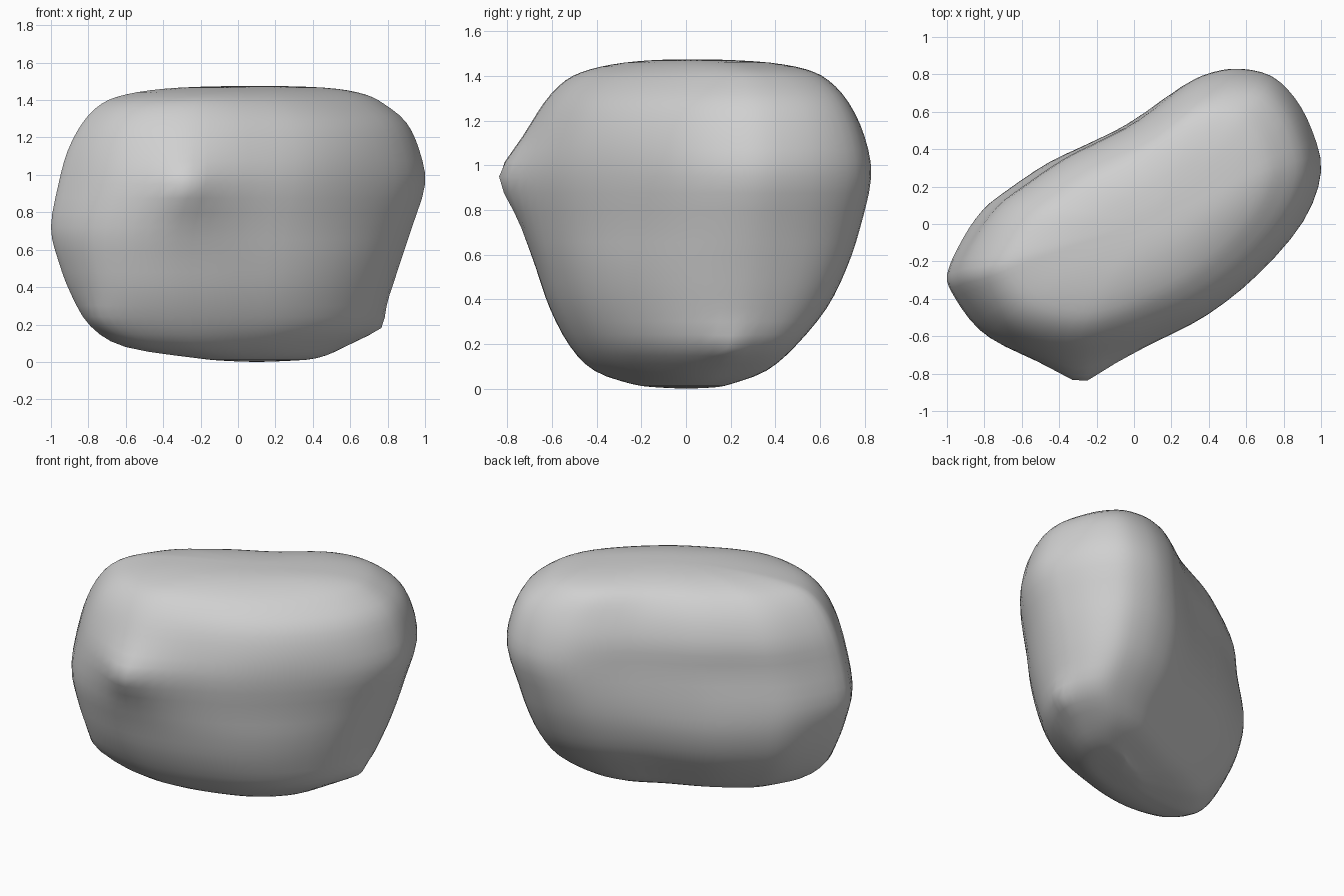
import bpy
import bmesh
from math import exp
from mathutils import Vector

cube = bpy.data.objects.get("Cube")
if cube:
    bpy.data.objects.remove(cube, do_unlink=True)

# Plan outline of the boulder, anticlockwise from its left end
OUTLINE = [(-1, -.25), (-.96, -.37), (-.8, -.57), (-.6, -.69), (-.35, -.75),
           (-.12, -.71), (.1, -.62), (.37, -.48), (.65, -.26), (.9, .02),
           (1, .28), (.95, .5), (.85, .68), (.72, .8), (.55, .84),
           (.4, .82), (.25, .75), (0, .56), (-.2, .45), (-.4, .35),
           (-.63, .2), (-.78, .09), (-.9, -.06)]
LONG_AXIS = Vector((.82, .57)).normalized()

# Vertical profile: height, x range, y range, thickness and fullness of outline
PROFILE = [(0, .1, .1, 0, 0, .8, .1), (.005, -.05, .25, -.12, .12, .8, .1),
           (.02, -.22, .42, -.24, .2, .82, .12),
           (.08, -.6, .57, -.41, .36, .86, .15),
           (.19, -.78, .74, -.52, .49, .9, .17),
           (.36, -.89, .81, -.61, .63, .97, .16),
           (.54, -.96, .87, -.67, .72, 1, .13),
           (.72, -1, .93, -.72, .78, 1, .07),
           (.95, -.96, 1, -.75, .83, 1, .02),
           (1.13, -.91, .97, -.7, .8, 1, .05),
           (1.28, -.83, .9, -.63, .73, .96, .06),
           (1.38, -.73, .78, -.54, .64, .9, .03),
           (1.43, -.6, .68, -.43, .54, .85, 0),
           (1.46, -.4, .53, -.28, .38, .8, 0),
           (1.473, -.15, .32, -.12, .18, .8, 0),
           (1.475, .1, .1, .03, .03, .8, 0)]

# Local knobs and chips: centre, push direction, radius
KNOBS = [((-.28, -.74, .95), (0, -.1, 0), .17),
         ((.74, .2, .19), (.03, 0, -.01), .07),
         ((-.73, -.43, .22), (-.03, -.02, 0), .12)]


def spline(points, steps, closed):
    """Sample a smooth curve passing through the points."""
    pts = [Vector(p) for p in points]
    n = len(pts)

    def at(i):
        return pts[i % n] if closed else pts[max(0, min(n - 1, i))]

    result = []
    for i in range(n if closed else n - 1):
        a, b, c, d = at(i - 1), at(i), at(i + 1), at(i + 2)
        for s in range(steps):
            t = s / steps
            result.append(b + (c - a) * (t / 2)
                          + (a * 2 - b * 5 + c * 4 - d) * (t * t / 2)
                          + (b * 3 - a - c * 3 + d) * (t ** 3 / 2))
    if not closed:
        result.append(pts[-1])
    return result


def fit(values, start, end, fullness):
    """Map the values onto a range, swelling those between its ends."""
    low, high = min(values), max(values)
    fitted = []
    for value in values:
        t = 2 * (value - low) / (high - low) - 1
        t *= 1 + fullness * (1 - t * t)
        fitted.append((start + end) / 2 + t * (end - start) / 2)
    return fitted


def thin(point, factor):
    """Scale a plan point across the long axis of the boulder."""
    along = LONG_AXIS * point.dot(LONG_AXIS)
    return along + (point - along) * factor


def add_knobs(point):
    moved = point.copy()
    for centre, push, radius in KNOBS:
        distance = (point - Vector(centre)).length
        moved += Vector(push) * exp(-(distance / radius) ** 1.4)
    return moved


# Fit the plan outline into the ranges at each height
outline = spline(OUTLINE, 3, True)
bm = bmesh.new()
rings = []
for z, x0, x1, y0, y1, thickness, fullness in spline(PROFILE, 3, False):
    plan = [thin(p, thickness) for p in outline]
    xs = fit([p.x for p in plan], x0, x1, fullness)
    ys = fit([p.y for p in plan], y0, y1, fullness)
    rings.append([bm.verts.new(add_knobs(Vector((x, y, z))))
                  for x, y in zip(xs, ys)])

# Skin the rings and merge the two poles
for lower, upper in zip(rings, rings[1:]):
    for i in range(len(lower)):
        j = (i + 1) % len(lower)
        bm.faces.new((lower[i], lower[j], upper[j], upper[i]))
bmesh.ops.remove_doubles(bm, verts=bm.verts, dist=.0005)
bmesh.ops.recalc_face_normals(bm, faces=bm.faces)
for face in bm.faces:
    face.smooth = True

mesh = bpy.data.meshes.new("boulder")
bm.to_mesh(mesh)
bm.free()
boulder = bpy.data.objects.new("boulder", mesh)
bpy.context.collection.objects.link(boulder)

# Plain stone colour
stone = bpy.data.materials.new("grey_stone")
stone.use_nodes = True
colour = (.63, .63, .63, 1)
stone.diffuse_color = colour
stone.node_tree.nodes["Principled BSDF"].inputs["Base Color"].default_value = colour
mesh.materials.append(stone)
